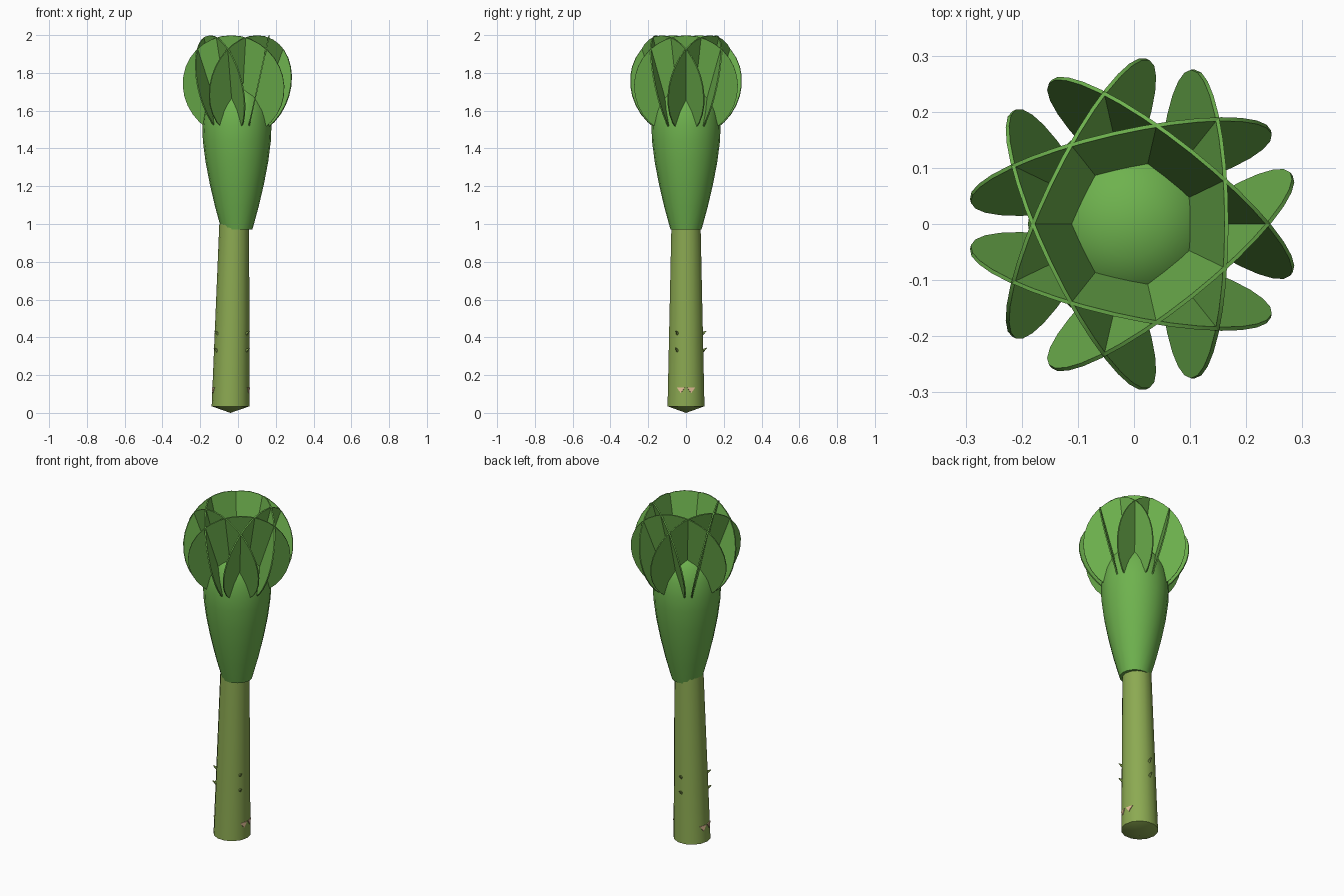
import bpy, bmesh
from math import radians, pi, sin, cos
from mathutils import Matrix, Vector

if "Cube" in bpy.data.objects:
    bpy.data.objects.remove(bpy.data.objects["Cube"])


def material(name, rgb):
    m = bpy.data.materials.new(name)
    m.use_nodes = True
    color = (*rgb, 1)
    m.diffuse_color = color
    m.node_tree.nodes["Principled BSDF"].inputs["Base Color"].default_value = color
    return m


leaf_green = material("leaf green", (0.156, 0.445, 0.076))
stem_olive = material("stem olive", (0.262, 0.40, 0.084))
pale_pink = material("pale pink", (0.75, 0.50, 0.30))


def make_object(name, bm, mat, angle=40):
    bmesh.ops.recalc_face_normals(bm, faces=bm.faces)
    mesh = bpy.data.meshes.new(name)
    bm.to_mesh(mesh)
    bm.free()
    mesh.materials.append(mat)
    ob = bpy.data.objects.new(name, mesh)
    bpy.context.collection.objects.link(ob)
    bpy.ops.object.select_all(action="DESELECT")
    ob.select_set(True)
    bpy.context.view_layer.objects.active = ob
    bpy.ops.object.shade_smooth_by_angle(angle=radians(angle))
    return ob


def lathe(name, profile, sides, mat):
    """Stack rings of (centre x, radius, z); zero radius closes to a point."""
    bm = bmesh.new()
    rings = []
    for cx, r, z in profile:
        count = sides if r else 1
        rings.append([bm.verts.new((cx + r * cos(2 * pi * i / sides),
                                    r * sin(2 * pi * i / sides), z))
                      for i in range(count)])
    for a, b in zip(rings, rings[1:]):
        for i in range(sides):
            j = (i + 1) % sides
            corners = [a[i % len(a)], a[j % len(a)], b[j % len(b)], b[i % len(b)]]
            bm.faces.new(list(dict.fromkeys(corners)))
    return make_object(name, bm, mat)


def stem_centre(z):
    return -0.04 + 0.02 * z


def stem_radius(z):
    return 0.101 - 0.022 * z


# Leaning stem with a blunt pointed foot
stem = [(stem_centre(0), 0, 0)]
stem += [(stem_centre(z), stem_radius(z), z) for z in (0.035, 0.12, 0.5, 1.0)]
lathe("stem", stem, 14, stem_olive)

# Swelling bud with a domed heart
bud = [(0, 0.97), (0.082, 0.97), (0.115, 1.09), (0.143, 1.21), (0.166, 1.33),
       (0.180, 1.44), (0.183, 1.52), (0.174, 1.60), (0.150, 1.67),
       (0.112, 1.72), (0.06, 1.75), (0, 1.76)]
lathe("bud", [(-0.006, r, z) for r, z in bud], 20, leaf_green)

# Seven round petals, leaning outward and crossing each other
for k in range(7):
    bm = bmesh.new()
    bmesh.ops.create_cone(bm, cap_ends=True, segments=32,
                          radius1=0.275, radius2=0.275, depth=0.007)
    place = (Matrix.Rotation(2 * pi * k / 7, 4, "Z")
             @ Matrix.Translation((0.105, 0, 1.73))
             @ Matrix.Rotation(radians(90 + 12.6), 4, "Y"))
    bm.transform(place)
    make_object(f"petal_{k + 1}", bm, leaf_green)

# Small upturned thorns in three columns
for column, angle in enumerate((-30, 90, 210)):
    for row, z in enumerate((0.33, 0.42)):
        bm = bmesh.new()
        bmesh.ops.create_cone(bm, cap_ends=True, segments=5,
                              radius1=0.011, radius2=0.002, depth=0.03)
        bm.transform(Matrix.Translation((stem_centre(z), 0, z))
                     @ Matrix.Rotation(radians(angle), 4, "Z")
                     @ Matrix.Translation((stem_radius(z) + 0.003, 0, 0.005))
                     @ Matrix.Rotation(radians(55), 4, "Y"))
        make_object(f"thorn_{column + 1}_{row + 1}", bm, stem_olive)

# Pale triangular scars near the foot, in pairs on both sides
for side, base in enumerate((0, 180)):
    for n, offset in enumerate((-16, 16)):
        bm = bmesh.new()
        corners = []
        for turn, z in ((-13, 0.135), (13, 0.135), (0, 0.105)):
            a = radians(base + offset + turn)
            r = stem_radius(z) + 0.003
            corners.append(bm.verts.new((stem_centre(z) + r * cos(a), r * sin(a), z)))
        face = bm.faces.new(corners)
        out = Vector((cos(radians(base + offset)), sin(radians(base + offset)), 0))
        solid = bmesh.ops.extrude_face_region(bm, geom=[face])
        moved = [v for v in solid["geom"] if isinstance(v, bmesh.types.BMVert)]
        bmesh.ops.translate(bm, verts=moved, vec=-out * 0.006)
        make_object(f"scar_{side + 1}_{n + 1}", bm, pale_pink, 20)
